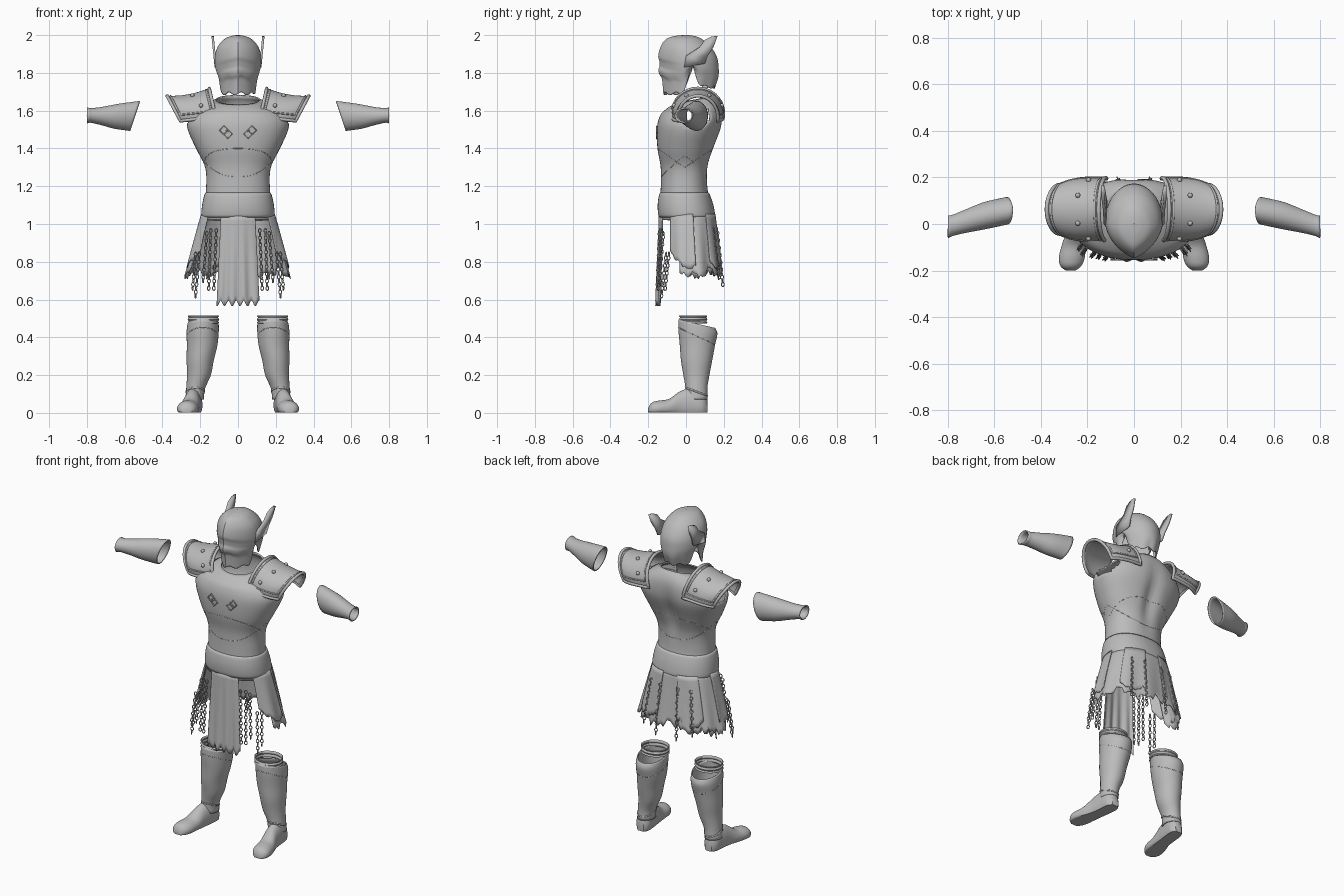
import bpy, bmesh, math, random
from math import sin, cos, pi, radians, exp
from mathutils import Vector, Matrix

random.seed(4)
if "Cube" in bpy.data.objects:
    bpy.data.objects.remove(bpy.data.objects["Cube"])

grey = bpy.data.materials.new("plain_grey")
grey.use_nodes = True
grey.diffuse_color = (0.5, 0.5, 0.5, 1)
grey.node_tree.nodes["Principled BSDF"].inputs["Base Color"].default_value = (0.5, 0.5, 0.5, 1)


def finish(name, bm, thick=0, angle=40):
    """Turn a bmesh into a smooth, optionally thickened object."""
    bmesh.ops.remove_doubles(bm, verts=bm.verts, dist=0.0001)
    bmesh.ops.recalc_face_normals(bm, faces=bm.faces)
    me = bpy.data.meshes.new(name)
    bm.to_mesh(me)
    bm.free()
    me.materials.append(grey)
    ob = bpy.data.objects.new(name, me)
    bpy.context.collection.objects.link(ob)
    if thick:
        mod = ob.modifiers.new("thickness", "SOLIDIFY")
        mod.thickness, mod.offset = thick, 0
    bpy.ops.object.select_all(action="DESELECT")
    ob.select_set(True)
    bpy.context.view_layer.objects.active = ob
    bpy.ops.object.shade_smooth_by_angle(angle=radians(angle))
    return ob


def surf(name, f, nu, nv, closed=True, thick=0.0, side=1, cap=False, drop=None, angle=40):
    """Grid surface from f(u, v), u and v in 0..1."""
    bm = bmesh.new()
    cols = nu if closed else nu + 1
    g = [[bm.verts.new(f(i / nu, j / nv)) for i in range(cols)] for j in range(nv + 1)]
    for j in range(nv):
        for i in range(nu):
            k = (i + 1) % cols
            face = bm.faces.new((g[j][i], g[j][k], g[j + 1][k], g[j + 1][i]))
            if drop and drop(face.calc_center_median()):
                bm.faces.remove(face)
    if cap:
        for row in (g[0], g[-1]):
            bm.faces.new(row)
    for v in bm.verts:
        v.co.x *= side
    return finish(name, bm, thick, angle)


def samp(rows, k):
    """Smooth interpolation of rows keyed by their first, ascending column."""
    k = min(max(k, rows[0][0]), rows[-1][0])
    i = next(n for n in range(len(rows) - 1) if k <= rows[n + 1][0])
    a, b = rows[i], rows[i + 1]
    p, q = rows[max(i - 1, 0)], rows[min(i + 2, len(rows) - 1)]
    h = b[0] - a[0]
    t = (k - a[0]) / h
    out = []
    for c in range(len(a)):
        m0 = (b[c] - p[c]) / (b[0] - p[0]) * h
        m1 = (q[c] - a[c]) / (q[0] - a[0]) * h
        out.append((2*t**3 - 3*t*t + 1) * a[c] + (t**3 - 2*t*t + t) * m0
                   + (3*t*t - 2*t**3) * b[c] + (t**3 - t*t) * m1)
    return out


def tube(name, pts, r, cyclic=False):
    """Round bar along points."""
    cu = bpy.data.curves.new(name, "CURVE")
    cu.dimensions, cu.bevel_depth, cu.bevel_resolution, cu.use_fill_caps = "3D", r, 2, True
    sp = cu.splines.new("POLY")
    sp.points.add(len(pts) - 1)
    for p, c in zip(sp.points, pts):
        p.co = (*c, 1)
    sp.use_cyclic_u = cyclic
    cu.materials.append(grey)
    ob = bpy.data.objects.new(name, cu)
    bpy.context.collection.objects.link(ob)


def ring(a, rx, yf, yb, power=0.9):
    """Oval with separate front and back depth; a = 0 is the front."""
    c, s = cos(a), sin(a)
    y = yf if c > 0 else yb
    mid = (yf + yb) / 2
    return rx * math.copysign(abs(s) ** power, s), mid + (y - mid) * abs(c) ** power


# Body armour: height, half width, front depth, back depth
TORSO = [(1.02, .188, -.135, .15), (1.1, .175, -.135, .13), (1.18, .165, -.13, .112),
         (1.3, .17, -.13, .115), (1.4, .218, -.147, .145), (1.5, .262, -.15, .182),
         (1.55, .262, -.142, .19), (1.61, .215, -.115, .188), (1.65, .16, -.09, .175),
         (1.68, .115, -.065, .15)]


def body(a, z, out=0.0):
    z0, rx, yf, yb = samp(TORSO, z)
    x, y = ring(a, rx + out, yf - out, yb + out)
    dip = max(0, (z - 1.58) / .1) * .05 * (.5 + .5 * cos(a))
    groove = .025 * exp(-(x / .04) ** 2) * exp(-((z - 1.42) / .14) ** 2) if cos(a) < 0 else 0
    return Vector((x, y - groove, z - dip))


surf("body_armour", lambda u, v: body(u * 2 * pi, 1.02 + .66 * v), 72, 40, thick=.008,
     drop=lambda c: abs(c.x) > .18 and ((c.y - .05) / .075) ** 2 + ((c.z - 1.57) / .06) ** 2 < 1)
surf("waist_belt", lambda u, v: body(u * 2 * pi, 1.035 + .13 * v, .004 + .008 * sin(pi * v) ** .5),
     72, 10, thick=.006)
for k, (lo, hi) in enumerate([(1.3, 1.4), (1.36, 1.25)]):
    tube(f"body_seam_{k}", [body(i * pi / 40, lo + (hi - lo) * abs(cos(i * pi / 40)), .003)
                            for i in range(80)], .002, True)
for s in (1, -1):
    tube("chest_strap_seam", [body(s * (-.3 + 1.2 * i / 20), 1.35 + .22 * i / 20, .002)
                              for i in range(21)], .0018)
    # Chest buckles: two overlapping diamond frames
    for d in (-.009, .009):
        c = body(s * .22, 1.485)
        tube("chest_buckle", [(s * .065 + d + .024 * cos(q * pi / 2), c.y - .007,
                               1.485 + s * d + .024 * sin(q * pi / 2)) for q in range(4)], .004, True)

# Shoulder guards: arched plates with rolled rims and studs


def pad(u, v, out=0.0):
    a = (v - .5) * 2 * radians(100)
    up = max(cos(a), -.2)
    x0, x1 = .122 + .03 * up, .315 + .06 * up
    crest = 1.715 - .09 * u + .05 * u * u
    r = .132 * (1 - .22 * u ** 4) + out
    base = 1.585 - .02 * u
    return Vector((x0 + (x1 - x0) * u, .063 + r * sin(a), base + (crest - base + out) * cos(a)))


for s in (1, -1):
    surf("shoulder_guard", pad, 14, 28, closed=False, thick=.008, side=s)
    m = 24
    edge = [(i / m, 0) for i in range(m)] + [(1, i / m) for i in range(m)]
    edge += [(1 - i / m, 1) for i in range(m)] + [(0, 1 - i / m) for i in range(m)]
    for nm, shrink, r in (("shoulder_rim", 1, .009), ("shoulder_inner_bead", .84, .005)):
        pts = [pad(.5 + (u - .5) * shrink, .5 + (v - .5) * shrink, .003) for u, v in edge]
        tube(nm, [(s * p.x, p.y, p.z) for p in pts], r, True)
    for u, v in ((.3, .17), (.42, .37), (.42, .63), (.3, .83)):
        p = pad(u, v, .006)
        bm = bmesh.new()
        bmesh.ops.create_uvsphere(bm, u_segments=10, v_segments=8, radius=.011,
                                  matrix=Matrix.Translation((s * p.x, p.y, p.z)))
        finish("shoulder_stud", bm)

# Helmet: index, height, half width, front, back
HELM = [(0, 1.69, .094, -.122, .15), (1, 1.76, .104, -.128, .168), (2, 1.82, .118, -.14, .17),
        (3, 1.88, .12, -.145, .162), (4, 1.935, .106, -.133, .13), (5, 1.975, .072, -.105, .085),
        (6, 1.992, .036, -.06, .045), (7, 1.998, .001, -.001, .001)]


def helm(u, v):
    a = u * 2 * pi
    _, z, rx, yf, yb = samp(HELM, 7 * v)
    x, y = ring(a, rx, yf, yb, 1)
    c = cos(a)
    if c > 0:
        y = (yf + yb) / 2 + (yf - yb) / 2 * (.65 * c + .35 * (1 - abs(sin(a))) ** .9)
        # Stepped brow, cheek and mouth ridges
        for h, d in ((1.875, .007), (1.825, -.012), (1.785, .010)):
            y += d * c / (1 + exp((z - h + .25 * abs(x)) / .004))
    low = max(0, min(1, (1.84 - z) / .15))
    edge = .12 * exp(-((y - .03) / .03) ** 2) + (.035 if y > .03 else 0) + .008 * sin(9 * a)
    return Vector((x, y, z + edge * low))


surf("helmet", helm, 112, 56, thick=.006, angle=30)
WING = [(-.01, 1.83), (0, 1.89), (.07, 1.935), (.1, 1.975), (.135, 1.992), (.167, 1.995),
        (.147, 1.94), (.115, 1.89), (.1, 1.85)]
for s in (1, -1):
    bm = bmesh.new()
    bm.faces.new([bm.verts.new((s * (.118 + .1 * (z - 1.83)), y, z)) for y, z in WING])
    finish("helmet_wing", bm, .012)

# Skirt: ragged back cloth, side panels and front tabard


def skirt(a, v, bottom, out=0.0):
    z = 1.05 + (bottom - 1.05) * v
    d = (1.05 - z) / .3
    x, y = ring(a, .183 + .085 * d ** .9 + out, -.125 - .01 * d - out, .15 + .035 * d + out)
    return Vector((x, y, z + .003)) * 1 + Vector((sin(a), -cos(a), 0)) * .006 * d * sin(11 * a)


jag = [random.uniform(-.025, .025) for _ in range(65)]
surf("back_cloth", lambda u, v: skirt(radians(72 + 216 * u), v, .75 + jag[round(u * 64)]
                                      - .03 * sin(u * pi * 4) ** 2), 64, 12, False, .005)
for s in (1, -1):
    surf("side_panel", lambda u, v: skirt(radians(52 + 46 * u), v,
         .86 - .09 * sin(min(1, u * 1.3) * pi / 2) + jag[round(u * 16)] * .5, .008),
         16, 10, False, .006, s)
    surf("rear_panel", lambda u, v: skirt(radians(128 + 40 * u), v,
         .8 - .04 * sin(u * pi) + jag[40 + round(u * 16)] * .5, .006), 16, 10, False, .005, s)


def tabard(u, v):
    x = (u - .5) * 2
    tooth = .03 * abs(sin(u * pi * 5.5)) ** 2
    z = 1.05 + (.565 + tooth - 1.05) * v
    return Vector((x * (.09 + .022 * v), -.142 - .014 * v + .02 * x * x + .006 * v * cos(x * 11), z))


surf("front_tabard", tabard, 55, 14, False, .005)

# Chains: alternating oval links
bpy.ops.mesh.primitive_torus_add(major_segments=12, minor_segments=6, major_radius=.0095,
                                 minor_radius=.003, rotation=(pi / 2, 0, 0))
donor = bpy.context.object
link = donor.data
bpy.data.objects.remove(donor)
STRANDS = [((.115, -.14, .965), (.128, -.152, .66)), ((.145, -.13, .965), (.155, -.145, .66)),
           ((.165, -.12, .95), (.185, -.14, .7)), ((.205, -.105, .84), (.225, -.13, .62)),
           ((.225, -.09, .84), (.24, -.11, .66)), ((.06, .165, .97), (.07, .195, .68)),
           ((.135, .145, .97), (.165, .175, .72))]
for s in (1, -1):
    for top, end in STRANDS:
        bm = bmesh.new()
        p, q = (Vector((s * t[0], t[1], t[2])) for t in (top, end))
        n = round((q - p).length / .0195)
        for i in range(n + 1):
            old = set(bm.verts)
            bm.from_mesh(link)
            bmesh.ops.transform(bm, verts=[v for v in bm.verts if v not in old],
                matrix=Matrix.Translation(p.lerp(q, i / n)) @ Matrix.Rotation(i * pi / 2 + .4, 4, "Z")
                @ Matrix.Diagonal((.85, .85, 1.15, 1)) @ Matrix.Rotation(pi / 2, 4, "X"))
        finish("hanging_chain", bm, angle=60)

# Boots: height, centre x, centre y, half width, half depth
SHAFT = [(.07, .23, .055, .046, .057), (.13, .224, .055, .047, .055), (.2, .207, .055, .06, .066),
         (.28, .2, .056, .069, .08), (.36, .19, .06, .078, .09), (.44, .187, .063, .082, .1),
         (.495, .185, .058, .08, .094)]
FOOT = [(-.2, .272, .02, .025), (-.185, .272, .042, .052), (-.15, .268, .055, .064),
        (-.09, .258, .052, .074), (-.03, .245, .045, .115), (.03, .237, .045, .13),
        (.09, .232, .042, .11), (.113, .231, .022, .07)]


def shaft(u, v, out=0.0):
    z, cx, cy, rx, ry = samp(SHAFT, .07 + .425 * v)
    y = cy - (ry + out) * cos(2 * pi * u)
    return Vector((cx + (rx + out) * sin(2 * pi * u), y, z - .05 * v ** 6 * (y + .035) / .2))


def foot(u, v):
    y, cx, w, h = samp(FOOT, -.2 + .313 * v)
    a = u * 2 * pi
    return Vector((cx + w * cos(a), y, max(.003, h * (.35 + .65 * sin(a)))))


def cuff(u, v):
    a = 2 * pi * u
    r = 1 + .04 * cos(4 * pi * v)
    return Vector((.183 + .078 * r * sin(a), .038 - .07 * r * cos(a), .475 + .04 * v))


for s in (1, -1):
    surf("boot_shaft", shaft, 40, 28, thick=.006, side=s)
    surf("boot_foot", foot, 32, 28, side=s, cap=True)
    surf("boot_cuff", cuff, 40, 10, thick=.005, side=s)
    for nm, v0, slope, r in (("knee_seam", .8, .1, .003), ("ankle_strap", .1, .05, .005)):
        pts = [shaft(i / 40, v0 + slope * cos(pi * i / 20), .001) for i in range(40)]
        tube(nm, [(s * p.x, p.y, p.z) for p in pts], r, True)
    # Forearm guards: open tapered tubes with a slanted elbow end
    ARM = [(0, .545, .057, 1.572, .056, .076), (.4, .645, .035, 1.57, .055, .062),
           (.75, .73, .01, 1.572, .046, .043), (.95, .785, -.008, 1.575, .042, .035),
           (1, .799, -.012, 1.575, .046, .039)]

    def guard(u, v):
        _, x, y, z, ry, rz = samp(ARM, v)
        a = 2 * pi * u
        return Vector((x - .025 * (1 - v) ** 2 * sin(a), y + ry * cos(a), z + rz * sin(a)))

    surf("forearm_guard", guard, 36, 20, thick=.007, side=s)
